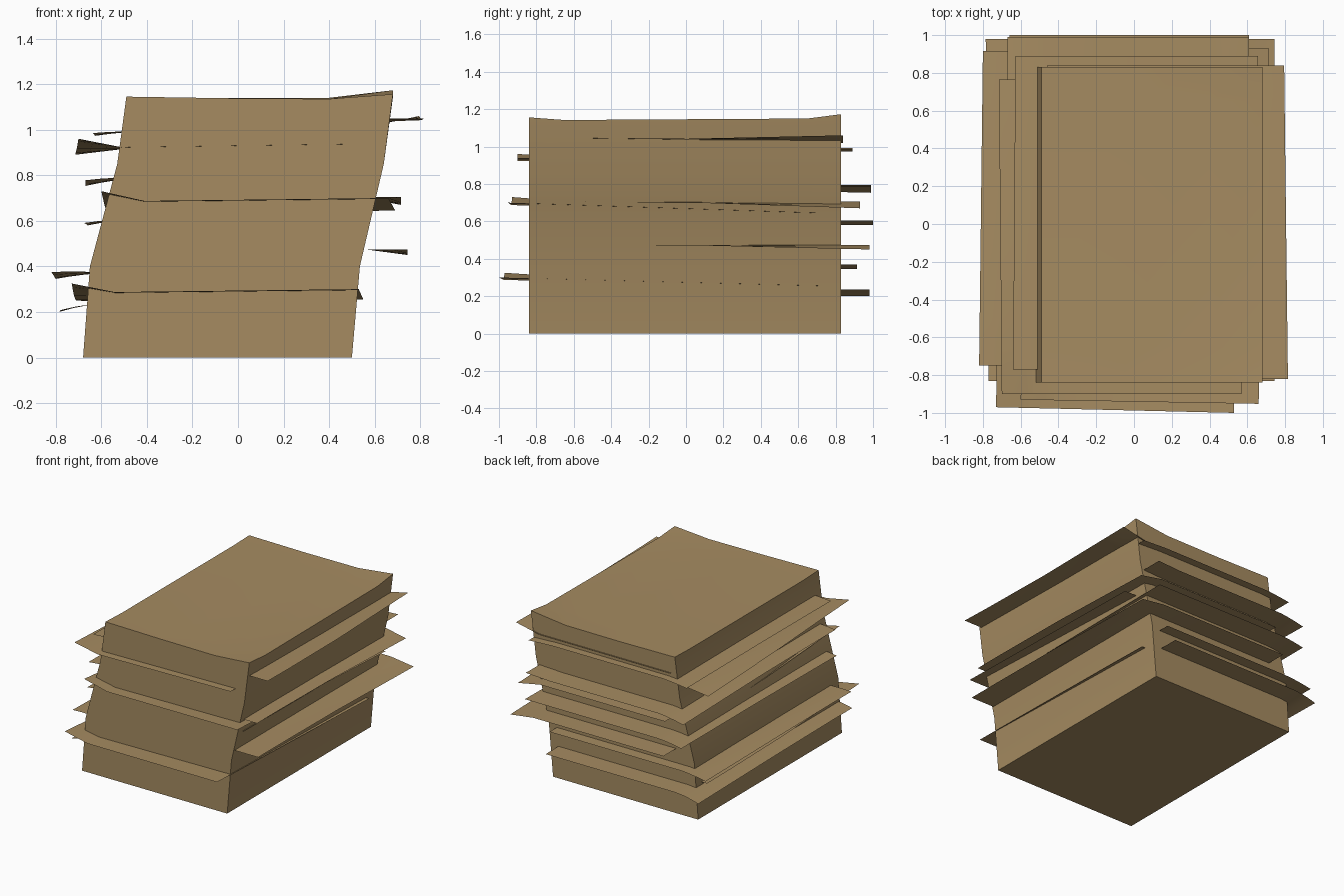
import bpy, bmesh

if "Cube" in bpy.data.objects:
    bpy.data.objects.remove(bpy.data.objects["Cube"])

paper = bpy.data.materials.new("tan paper")
paper.diffuse_color = (0.38, 0.26, 0.12, 1)
paper.use_nodes = True
paper.node_tree.nodes["Principled BSDF"].inputs["Base Color"].default_value = paper.diffuse_color


def finish(bm, name, smooth=None):
    bmesh.ops.recalc_face_normals(bm, faces=bm.faces)
    me = bpy.data.meshes.new(name)
    bm.to_mesh(me)
    bm.free()
    me.materials.append(paper)
    ob = bpy.data.objects.new(name, me)
    bpy.context.collection.objects.link(ob)
    if smooth:
        bpy.ops.object.select_all(action='DESELECT')
        ob.select_set(True)
        bpy.context.view_layer.objects.active = ob
        bpy.ops.object.shade_smooth_by_angle(angle=smooth)
    return ob


# leaning stack: (z, left x, right x), with a top that lifts at the right corners
levels = [(0, -.68, .50), (.4, -.65, .535), (.7, -.57, .605), (.85, -.53, .64), (1.138, -.49, .68)]
us = (0, .38, .76, 1)
ys = (-.84, -.65, .65, .83)
lift = {(0, 0): .007, (0, 3): .005, (3, 0): .018, (3, 1): .004, (3, 2): .012, (3, 3): .035,
        (1, 1): -.003, (2, 1): -.005, (2, 2): -.003, (2, 0): -.003, (2, 3): .002}
rim = [(i, 0) for i in range(3)] + [(3, j) for j in range(3)] \
    + [(i, 3) for i in range(3, 0, -1)] + [(0, j) for j in range(3, 0, -1)]
bm = bmesh.new()
rings = []
for n, (z, xl, xr) in enumerate(levels):
    top = n == len(levels) - 1
    ends = n == 0 or top
    rings.append({(i, j): bm.verts.new((xl + (xr - xl) * us[i], ys[j],
                                        z + (lift.get((i, j), 0) if top else 0)))
                  for i in range(4) for j in range(4) if ends or (i, j) in rim})
for a, b in zip(rings, rings[1:]):
    for p, q in zip(rim, rim[1:] + rim[:1]):
        bm.faces.new((a[p], a[q], b[q], b[p]))
for ring in (rings[0], rings[-1]):
    for i in range(3):
        for j in range(3):
            bm.faces.new([ring[k] for k in ((i, j), (i + 1, j), (i + 1, j + 1), (i, j + 1))])
finish(bm, "paper_stack", .35)


# loose sheet: tilted front to back, with each corner and the left edge curled
def sheet(name, xl, xr, y0, y1, zf, zb, curl=(0, 0, 0, 0), skew=0, slope=0, yskew=0, edge=0):
    bm = bmesh.new()
    steps = (0, .05, .1, .15, .5, .85, .9, .95, 1)
    g = []
    for u in steps:
        row = []
        for v in steps:
            x = xl + (xr - xl) * u + skew * v
            y = y0 + (y1 - y0) * v + yskew * u
            z = zf + (zb - zf) * v + slope * u
            for c, (cu, cv) in zip(curl, ((0, 0), (1, 0), (1, 1), (0, 1))):
                wu = max(0, 1 - abs(u - cu) / .15)
                wv = max(0, 1 - abs(v - cv) / .6)
                z += c * wu * wv
            z += edge * max(0, 1 - u / .15) ** 2
            row.append(bm.verts.new((x, y, z)))
        g.append(row)
    for i in range(len(steps) - 1):
        for j in range(len(steps) - 1):
            bm.faces.new((g[i][j], g[i + 1][j], g[i + 1][j + 1], g[i][j + 1]))
    finish(bm, name, .6)


sheet("sheet_1", -.77, .47, -.83, .98, .235, .235, (0, 0, 0, -.01), skew=-.015, edge=-.025)
sheet("sheet_2", -.73, .53, -.97, .77, .285, .24, (.04, 0, 0, .01), skew=.02, slope=.015, yskew=-.03)
sheet("sheet_3", -.82, .45, -.75, .915, .375, .37, (.01, 0, 0, -.015), skew=.02, edge=-.01)
sheet("sheet_4", -.50, .745, -.83, .98, .475, .475, (0, 0, -.025, 0), skew=-.002)
sheet("sheet_5", -.68, .59, -.78, 1.0, .605, .605, (0, 0, 0, -.01), skew=.02, edge=-.015)
sheet("sheet_6", -.60, .66, -.93, .75, .685, .63, (.045, 0, 0, 0), skew=.03, slope=.015, yskew=-.022)
sheet("sheet_7", -.48, .715, -.80, .93, .705, .705, (0, 0, -.035, 0))
sheet("sheet_8", -.67, .61, -.78, .99, .79, .785, (0, 0, .01, -.02), edge=-.012)
sheet("sheet_9", -.70, .57, -.90, .765, .92, .91, (.04, 0, 0, -.02), skew=-.015, slope=.018)
sheet("sheet_10", -.64, .645, -.77, .89, .993, .993, (0, 0, -.01, -.012), skew=.012, edge=-.008)
sheet("sheet_11", -.44, .815, -.82, .84, 1.05, 1.02, (0, 0, .04, 0), skew=-.02)
